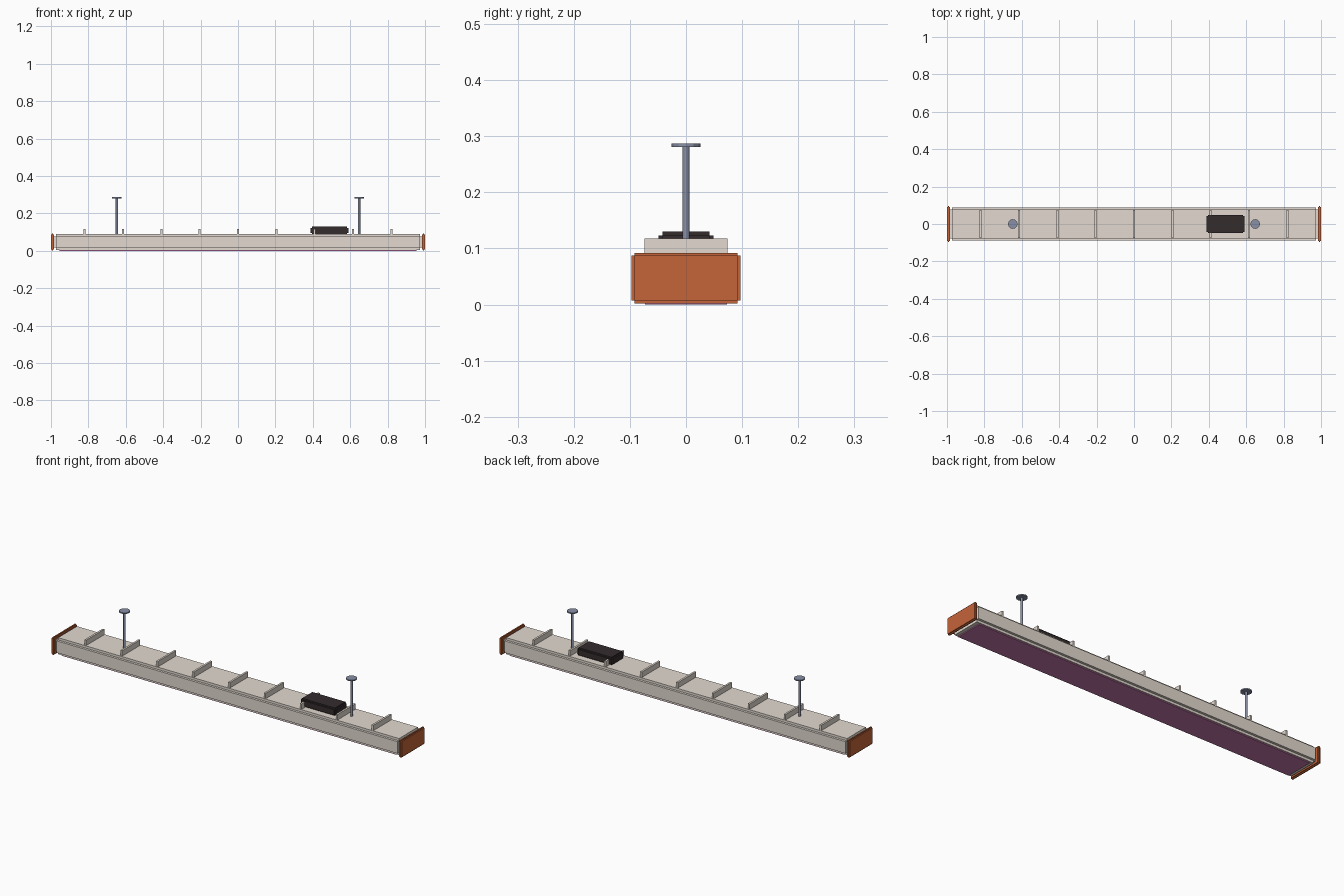
import bpy
import bmesh
from mathutils import Matrix

cube = bpy.data.objects.get("Cube")
if cube:
    bpy.data.objects.remove(cube, do_unlink=True)


def material(name, rgb):
    mat = bpy.data.materials.new(name)
    mat.use_nodes = True
    colour = (*rgb, 1)
    mat.diffuse_color = colour
    mat.node_tree.nodes["Principled BSDF"].inputs["Base Color"].default_value = colour
    return mat


SHELL = material("warm_grey", (0.77, 0.70, 0.63))
COPPER = material("copper_orange", (0.56, 0.13, 0.042))
BLACK = material("charcoal", (0.035, 0.025, 0.027))
STEEL = material("blue_steel", (0.25, 0.28, 0.38))
PLUM = material("orchid", (0.58, 0.19, 0.42))


def finish(name, bm, mat):
    mesh = bpy.data.meshes.new(name)
    bm.to_mesh(mesh)
    bm.free()
    obj = bpy.data.objects.new(name, mesh)
    bpy.context.collection.objects.link(obj)
    mesh.materials.append(mat)
    return obj


def box(name, low, high, mat, step=0):
    """Box between two corners; a step gives it rebated edges,
    made of three crossing blocks, each full length along one axis."""
    size = [h - l for l, h in zip(low, high)]
    mid = [(l + h) / 2 for l, h in zip(low, high)]
    bm = bmesh.new()
    for axis in range(3 if step else 1):
        block = [s if i == axis else s - 2 * step for i, s in enumerate(size)]
        bmesh.ops.create_cube(
            bm, size=1, matrix=Matrix.Translation(mid) @ Matrix.Diagonal((*block, 1)))
    return finish(name, bm, mat)


def cylinder(name, x, radius, bottom, top, mat, sides=12):
    bm = bmesh.new()
    bmesh.ops.create_cone(
        bm, cap_ends=True, segments=sides, radius1=radius, radius2=radius,
        depth=top - bottom, matrix=Matrix.Translation((x, 0, (bottom + top) / 2)))
    return finish(name, bm, mat)


# Long housing and the panel underneath
box("housing", (-0.985, -0.089, 0.005), (0.985, 0.089, 0.09), SHELL, 0.012)
box("light_panel", (-0.955, -0.073, 0), (0.955, 0.073, 0.009), PLUM)

# Cross ribs along the top
for i in range(-4, 5):
    x = i * 0.205
    box("cross_rib", (x - 0.005, -0.074, 0.085), (x + 0.005, 0.074, 0.118), SHELL)

# Driver box
box("driver_box", (0.388, -0.049, 0.088), (0.59, 0.049, 0.13), BLACK, 0.007)

# End caps and hanging rods on both sides
for side, s in (("right", -1), ("left", 1)):
    inner, outer = sorted((s * 0.984, s * 1.0))
    box(side + "_end_cap", (inner, -0.097, 0.002), (outer, 0.097, 0.092), COPPER, 0.005)
    x = s * 0.648
    cylinder(side + "_hanging_rod", x, 0.006, 0.085, 0.283, STEEL)
    cylinder(side + "_ceiling_disc", x, 0.026, 0.281, 0.287, STEEL)
